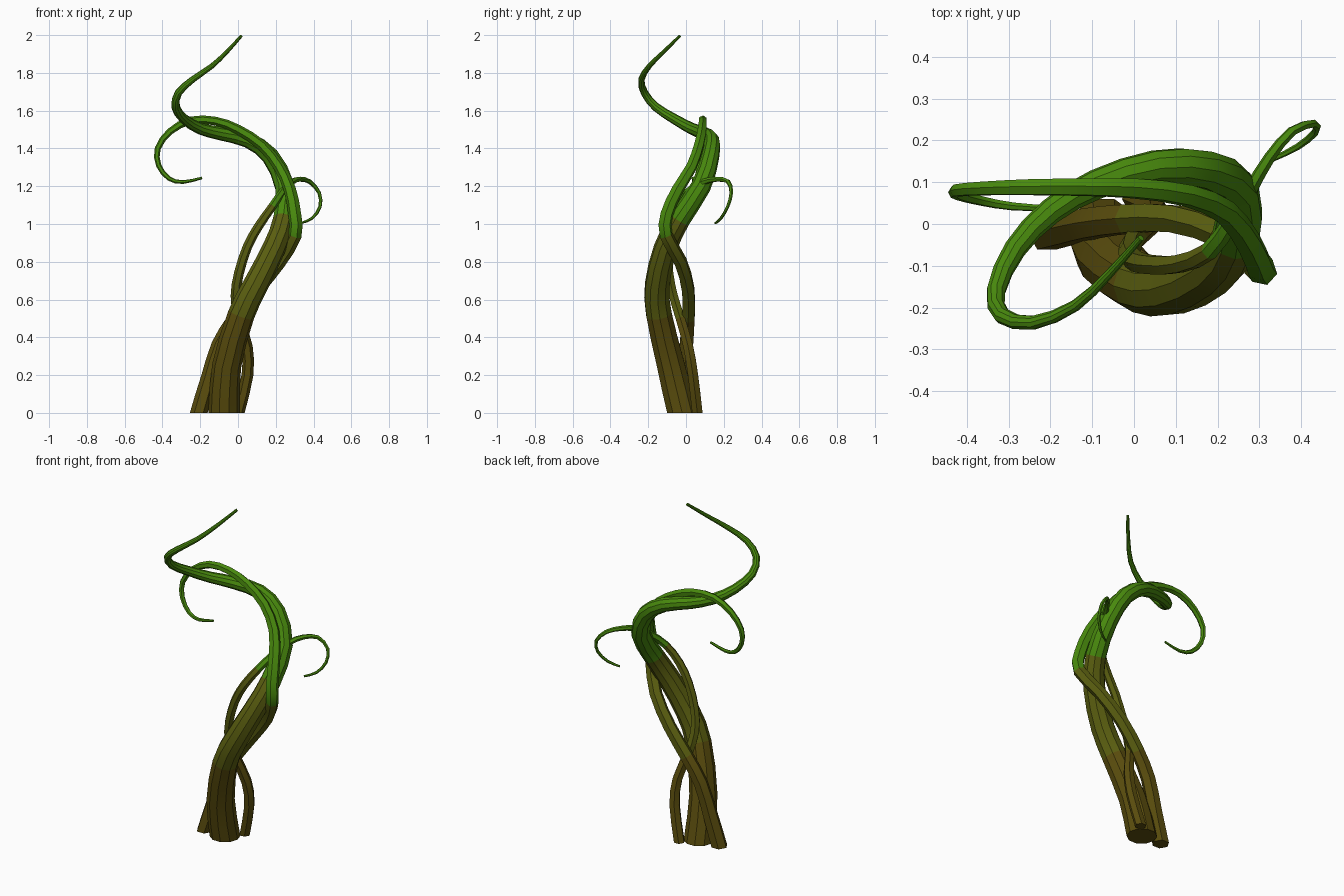
import bpy, bmesh, math
from mathutils import Vector


def material(name, rgb):
    m = bpy.data.materials.new(name)
    m.diffuse_color = (*rgb, 1)
    return m


MATS = [material("bark brown", (0.102, 0.074, 0.004)),
        material("olive stem", (0.103, 0.113, 0.005)),
        material("leaf green", (0.065, 0.252, 0.004))]


def spline(pts, steps=2):
    # Catmull-Rom through (x, y, z, radius) points
    p = [Vector(q) for q in pts]
    p = [2 * p[0] - p[1]] + p + [2 * p[-1] - p[-2]]
    out = []
    for i in range(1, len(p) - 2):
        a, b, c, d = p[i - 1:i + 3]
        for k in range(steps):
            t = k / steps
            out.append(0.5 * (2 * b + (c - a) * t + (2 * a - 5 * b + 4 * c - d) * t * t
                              + (3 * b - a - 3 * c + d) * t ** 3))
    return out + [p[-2]]


def vine(name, pts, sides, olive_z, green_z):
    path = spline(pts)
    pos = [q.to_3d() for q in path]
    bm = bmesh.new()
    rings, side, prev = [], Vector((1, 0, 0)), Vector((0, 0, 1))
    for i, q in enumerate(path):
        # base ring lies flat on the ground
        tan = prev if i == 0 else (pos[min(i + 1, len(pos) - 1)] - pos[i - 1]).normalized()
        side = prev.rotation_difference(tan) @ side
        prev = tan
        up = tan.cross(side)
        rings.append([bm.verts.new(pos[i] + q[3] * (side * math.cos(a) + up * math.sin(a)))
                      for a in (2 * math.pi * k / sides for k in range(sides))])
    highest, col = 0, 0
    for i in range(len(rings) - 1):
        # colour changes along the stem once it has climbed past each height
        highest = max(highest, (pos[i].z + pos[i + 1].z) / 2)
        col = (highest > olive_z) + (highest > green_z)
        for k in range(sides):
            n = (k + 1) % sides
            f = bm.faces.new((rings[i][k], rings[i][n], rings[i + 1][n], rings[i + 1][k]))
            f.material_index = col
    bm.faces.new(rings[0][::-1])
    bm.faces.new(rings[-1]).material_index = col
    me = bpy.data.meshes.new(name)
    bm.to_mesh(me)
    bm.free()
    for m in MATS:
        me.materials.append(m)
    ob = bpy.data.objects.new(name, me)
    bpy.context.collection.objects.link(ob)
    bpy.ops.object.select_all(action='DESELECT')
    ob.select_set(True)
    bpy.context.view_layer.objects.active = ob
    bpy.ops.object.shade_smooth_by_angle(angle=math.radians(30))


# Thick central stem
vine("main_stem", [
    (-.073, -.02, 0, .084), (-.06, -.08, .25, .077), (.017, -.143, .52, .071),
    (.095, -.152, .68, .067), (.19, -.11, .87, .062), (.243, -.035, 1.025, .058),
    (.247, .08, 1.2, .053), (.17, .13, 1.36, .047), (.05, .136, 1.445, .041),
    (-.09, .095, 1.478, .036), (-.2, .03, 1.505, .031), (-.285, -.06, 1.555, .027),
    (-.33, -.16, 1.62, .023), (-.315, -.22, 1.695, .02), (-.24, -.236, 1.765, .017),
    (-.14, -.195, 1.835, .014), (-.06, -.12, 1.91, .011), (.017, -.033, 1.995, .008)],
    10, .53, 1.03)

# Medium vine that hooks over to the left
vine("hooked_vine", [
    (-.208, -.02, 0, .047), (-.155, -.01, .18, .043), (-.10, .002, .36, .041),
    (-.015, .012, .5, .039), (.1, .012, .65, .037), (.22, -.028, .8, .036),
    (.302, -.105, .94, .036), (.3, -.102, 1.05, .035), (.275, -.045, 1.18, .033),
    (.22, .028, 1.3, .03), (.128, .068, 1.415, .028), (0, .085, 1.5, .026),
    (-.12, .088, 1.545, .023), (-.25, .088, 1.548, .021), (-.36, .085, 1.49, .018),
    (-.425, .08, 1.4, .016), (-.42, .07, 1.31, .014), (-.365, .055, 1.24, .012),
    (-.29, .042, 1.222, .01), (-.19, .037, 1.244, .007)],
    6, .52, .93)

# Thin vine that curls out to the right
vine("curling_vine", [
    (.003, .06, 0, .032), (.05, .037, .2, .031), (.048, .012, .35, .03),
    (.005, -.03, .5, .028), (-.012, -.067, .62, .027), (.005, -.09, .74, .026),
    (.05, -.098, .88, .025), (.11, -.095, .99, .024), (.18, -.065, 1.09, .022),
    (.235, .01, 1.17, .02), (.28, .085, 1.22, .017), (.325, .16, 1.237, .014),
    (.378, .222, 1.225, .012), (.43, .24, 1.165, .01), (.434, .22, 1.09, .009),
    (.392, .185, 1.03, .008), (.332, .155, 1.004, .006)],
    6, .5, 1.1)
